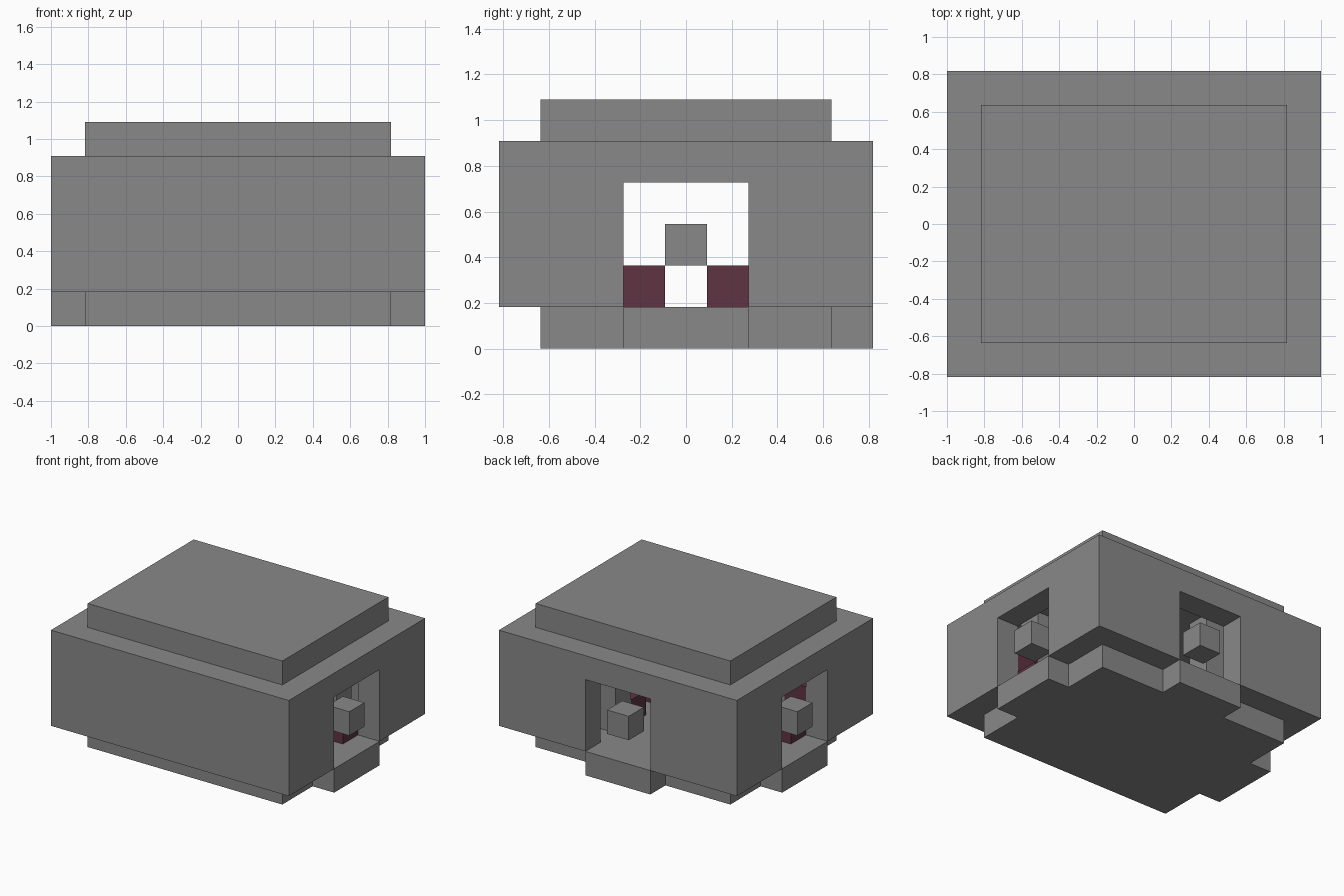
import bpy

U = 2 / 11  # one building block

cube = bpy.data.objects.get("Cube")
if cube:
    bpy.data.objects.remove(cube, do_unlink=True)


def material(name, rgb):
    mat = bpy.data.materials.new(name)
    mat.use_nodes = True
    mat.diffuse_color = (*rgb, 1)
    bsdf = next(n for n in mat.node_tree.nodes if n.type == 'BSDF_PRINCIPLED')
    bsdf.inputs["Base Color"].default_value = (*rgb, 1)
    return mat


grey = material("stone grey", (0.25, 0.25, 0.25))
maroon = material("dark maroon", (0.115, 0.034, 0.055))


def box(name, low, high, mat=grey):
    """Box between two corners given in block units."""
    centre = [(a + b) / 2 * U for a, b in zip(low, high)]
    bpy.ops.mesh.primitive_cube_add(size=1, location=centre)
    obj = bpy.context.object
    obj.name = name
    obj.scale = [(b - a) * U for a, b in zip(low, high)]
    bpy.ops.object.transform_apply(location=True, rotation=False, scale=True)
    obj.data.materials.append(mat)
    return obj


def combine(target, other, operation):
    mod = target.modifiers.new(operation.lower(), 'BOOLEAN')
    mod.operation = operation
    mod.solver = 'EXACT'
    mod.object = other
    bpy.context.view_layer.objects.active = target
    bpy.ops.object.modifier_apply(modifier=mod.name)
    bpy.data.objects.remove(other, do_unlink=True)


# Base with a doorstep on each side and at the back
base = box("base", (-4.5, -3.5, 0), (4.5, 3.5, 1))
combine(base, box("side_steps", (-5.5, -1.5, 0), (5.5, 1.5, 1)), 'UNION')
combine(base, box("back_step", (-1.5, 0, 0), (1.5, 4.5, 1)), 'UNION')

# Hollow walls with three doorways
walls = box("walls", (-5.5, -4.5, 1), (5.5, 4.5, 5))
combine(walls, box("room_cutter", (-4.5, -3.5, 0), (4.5, 3.5, 6)), 'DIFFERENCE')
combine(walls, box("side_door_cutter", (-7, -1.5, 0), (7, 1.5, 4)), 'DIFFERENCE')
combine(walls, box("back_door_cutter", (-1.5, 0, 0), (1.5, 6, 4)), 'DIFFERENCE')

# Roof slab
box("roof", (-4.5, -3.5, 5), (4.5, 3.5, 6))

# Blocks floating in the doorways
box("back_door_block", (-0.5, 3.5, 2), (0.5, 4.5, 3))
for side, s in (("left", 1), ("right", -1)):
    def sided(name, x0, x1, y0, y1, z0, z1, mat=grey):
        xs = sorted((s * x0, s * x1))
        return box(side + "_" + name, (xs[0], y0, z0), (xs[1], y1, z1), mat)

    sided("door_block", 4.5, 5.5, -0.5, 0.5, 2, 3)
    # Benches and the piers behind them
    sided("back_bench", 1.5, 4.5, 0.5, 1.5, 1, 2, maroon)
    sided("front_bench", 1.5, 4.5, -1.5, -0.5, 1, 2, maroon)
    sided("back_pier", 1.5, 3.5, 1.5, 2.5, 1, 5)
    sided("front_pier", 1.5, 3.5, -2.5, -1.5, 1, 5)
    sided("front_panel", 3.5, 4.5, -2.5, -1.5, 1, 3, maroon)
